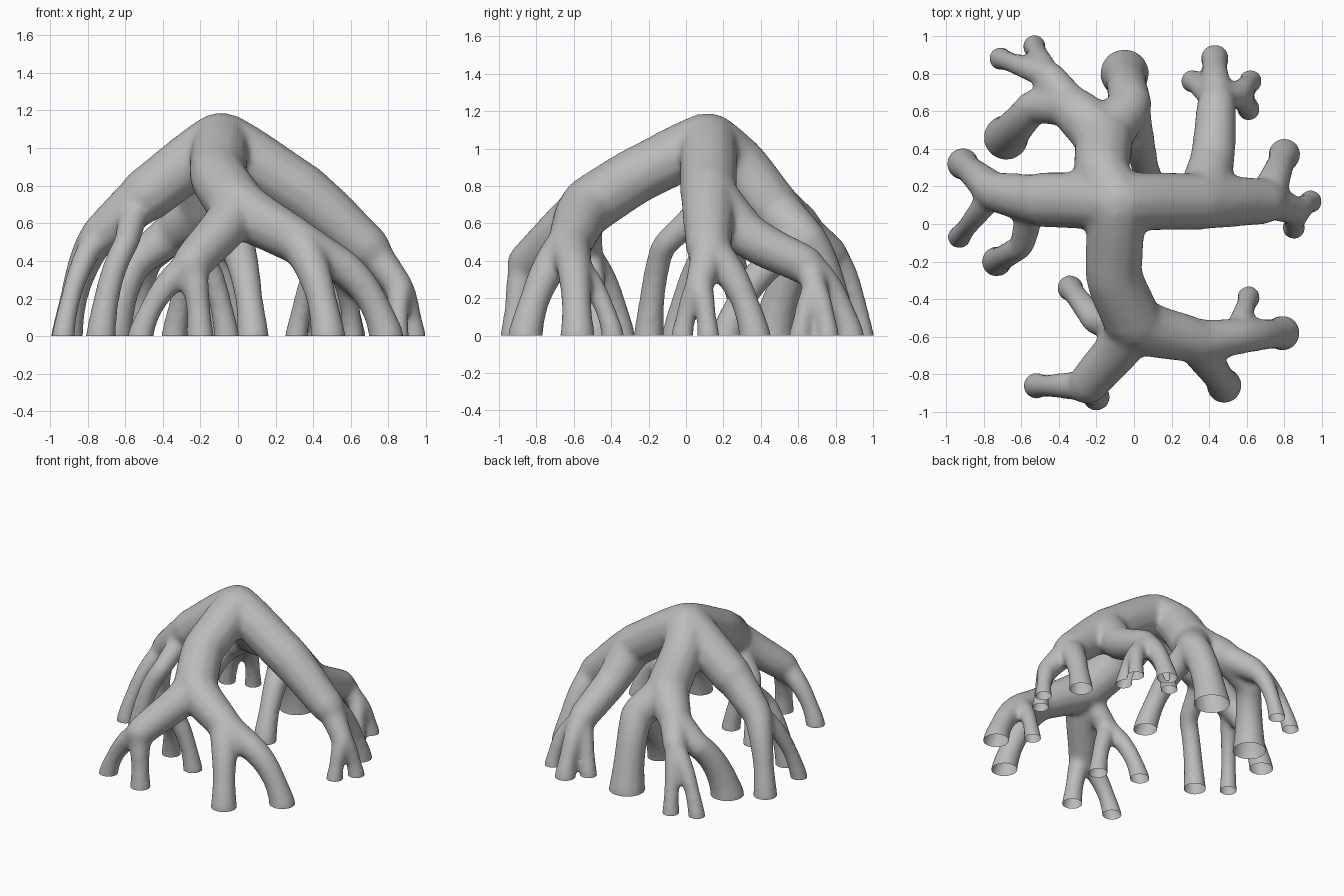
import bpy, bmesh
from mathutils import Vector, Matrix

if "Cube" in bpy.data.objects:
    bpy.data.objects.remove(bpy.data.objects["Cube"])

FLARE = 0.008  # small allowance for the shrinkage of the smoothing pass
SMALL = 0.056  # radius of a small foot

# Forks of the root system: parent, then x, y, z, radius
forks = {
    "crown": (None, -.09, .12, 1.04, .15),
    "right_mid": ("crown", .34, .12, .77, .145),
    "right_fork": ("right_mid", .7, .12, .46, .115),
    "right_tip": ("right_fork", .86, .07, .26, .07),
    "back_root": ("right_mid", .41, .31, .55, .115),
    "back_fork": ("back_root", .44, .65, .37, .098),
    "back_tip": ("back_fork", .55, .69, .25, .06),
    "left_mid": ("crown", -.5, .13, .74, .14),
    "left_fork": ("left_mid", -.74, .17, .53, .1),
    "left_inner": ("left_mid", -.6, -.12, .48, .06),
    "rear_bump": ("crown", -.16, .25, .95, .14),
    "rear_hub": ("rear_bump", -.16, .44, .7, .15),
    "rear_left": ("rear_hub", -.32, .61, .57, .12),
    "rear_far": ("rear_left", -.46, .79, .43, .08),
    "rear_side": ("rear_left", -.53, .63, .41, .085),
    "rear_right": ("rear_hub", -.02, .63, .52, .11),
    "front_mid": ("crown", -.11, -.25, .865, .145),
    "front_fork": ("front_mid", -.01, -.51, .7, .15),
    "front_right": ("front_fork", .32, -.62, .5, .115),
    "front_far": ("front_right", .54, -.6, .38, .09),
    "front_left": ("front_fork", -.25, -.86, .38, .1),
    "front_inner": ("front_fork", -.2, -.52, .42, .068),
}
# Feet standing under each fork: x, y and, unless small, radius
feet = {
    "right_fork": [(.8, .37, .08)],
    "right_tip": [(.94, .12), (.85, -.02)],
    "back_fork": [(.43, .88, .07), (.31, .76)],
    "back_tip": [(.62, .76), (.61, .61)],
    "left_fork": [(-.91, .32, .08), (-.93, -.07)],
    "left_inner": [(-.73, -.2, .075)],
    "rear_far": [(-.53, .945), (-.71, .88)],
    "rear_side": [(-.68, .46, .115)],
    "rear_right": [(-.05, .8, .125), (.08, .215, .08)],
    "front_right": [(.48, -.86, .088)],
    "front_far": [(.79, -.58, .088), (.61, -.39)],
    "front_left": [(-.2, -.92, .068), (-.52, -.86, .064)],
    "front_inner": [(-.34, -.34, .064), (-.06, -.47, .064)],
}


def place(name):
    return Vector(forks[name][1:4])


def hermite(a, b, m0, m1, steps=14):
    """Points of a smooth arc from a to b with the given end directions."""
    for i in range(steps + 1):
        t = i / steps
        yield t, (a * (2 * t**3 - 3 * t**2 + 1) + m0 * (t**3 - 2 * t**2 + t)
                  + b * (3 * t**2 - 2 * t**3) + m1 * (t**3 - t**2))


curve = bpy.data.curves.new("limb_paths", 'CURVE')
curve.dimensions = '3D'
curve.bevel_depth = 1
curve.bevel_resolution = 4
curve.use_fill_caps = True


def tube(path):
    spline = curve.splines.new('POLY')
    spline.points.add(len(path) - 1)
    for point, (p, r) in zip(spline.points, path):
        point.co = (*p, 1)
        point.radius = r + FLARE


# Limbs between forks: leave along the parent limb, flatter at the crown
for name, (parent, *_, radius) in forks.items():
    if not parent:
        continue
    a, b, r0 = place(parent), place(name), forks[parent][4]
    chord = b - a
    grand = forks[parent][0]
    if grand:
        heading = (a - place(grand)).normalized() * chord.length
        m0 = heading.lerp(chord, .5)
    else:
        m0 = Vector((chord.x, chord.y, .75 * chord.z))
    r0 = min(r0, radius * 1.3)
    tube([(p, r0 + (radius - r0) * t) for t, p in hermite(a, b, m0, chord)])

# Legs: arch outwards from the fork, drop to the ground and flare at the foot
for name, group in feet.items():
    a = place(name)
    for x, y, *rest in group:
        r = rest[0] if rest else SMALL
        b = Vector((x, y, 0))
        d = b - a
        m0 = Vector((1.6 * d.x, 1.6 * d.y, .65 * d.z))
        m1 = Vector((.45 * d.x, .45 * d.y, 1.1 * d.z))
        r0 = min(forks[name][4], r * 1.2)
        path = [(p, r0 + (.76 * r - r0) * min(1, 1.5 * t) + .24 * r * t**3) for t, p in hermite(a, b, m0, m1)]
        tube(path + [(b - Vector((0, 0, .12)), r)])  # continued below ground for a clean cut

tubes = bpy.data.objects.new("limb_paths", curve)
bpy.context.collection.objects.link(tubes)
bpy.context.view_layer.update()
mesh = bpy.data.meshes.new_from_object(tubes.evaluated_get(bpy.context.evaluated_depsgraph_get()))
bpy.data.objects.remove(tubes)

# Round knuckle at every fork
bm = bmesh.new()
bm.from_mesh(mesh)
for name in forks:
    bmesh.ops.create_icosphere(bm, subdivisions=3, radius=forks[name][4],
                               matrix=Matrix.Translation(place(name)))
bm.to_mesh(mesh)
bm.free()

# Fuse everything into one skin and soften the forks
roots = bpy.data.objects.new("arched_roots", mesh)
bpy.context.collection.objects.link(roots)
remesh = roots.modifiers.new("fuse", 'REMESH')
remesh.mode = 'VOXEL'
remesh.voxel_size = .015
soften = roots.modifiers.new("soften", 'SMOOTH')
soften.factor = .5
soften.iterations = 22
bpy.context.view_layer.update()
fused = bpy.data.meshes.new_from_object(roots.evaluated_get(bpy.context.evaluated_depsgraph_get()))
roots.modifiers.clear()
roots.data = fused

# Cut the feet flat and open at ground level
bm = bmesh.new()
bm.from_mesh(fused)
bmesh.ops.bisect_plane(bm, geom=bm.verts[:] + bm.edges[:] + bm.faces[:], plane_co=(0, 0, 0),
                       plane_no=(0, 0, 1), clear_inner=True)
for f in bm.faces:
    f.smooth = True
    f.material_index = 0
bm.to_mesh(fused)
bm.free()

# Plain grey
grey = bpy.data.materials.new("grey")
grey.diffuse_color = (.5, .5, .5, 1)
grey.use_nodes = True
grey.node_tree.nodes["Principled BSDF"].inputs["Base Color"].default_value = grey.diffuse_color
fused.materials.clear()
fused.materials.append(grey)
